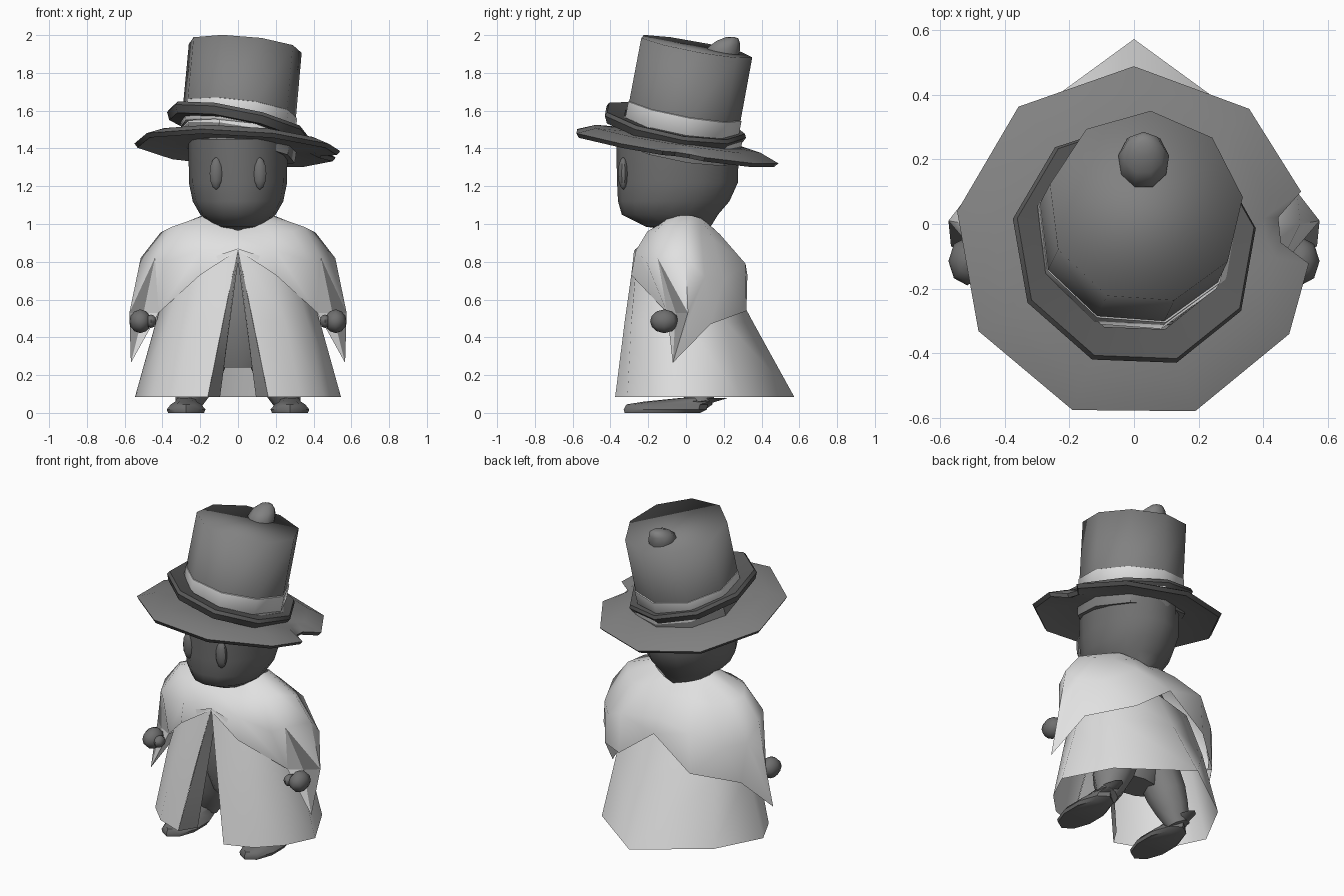
import bpy, bmesh, math
from mathutils import Matrix, Vector

if "Cube" in bpy.data.objects:
    bpy.data.objects.remove(bpy.data.objects["Cube"])


def material(name, v):
    m = bpy.data.materials.new(name)
    m.diffuse_color = (v, v, v, 1)
    m.use_nodes = True
    m.node_tree.nodes["Principled BSDF"].inputs["Base Color"].default_value = m.diffuse_color
    return m


HAT = material("hat grey", 0.22)
SKIN = material("dark grey", 0.16)
TRIM = material("trim charcoal", 0.10)
LINING = material("lining grey", 0.32)
CLOTH = material("cloth pale grey", 0.75)


def make(name, verts, faces, mats, mirror=False, matrix=None, angle=40, rule=None):
    me = bpy.data.meshes.new(name)
    me.from_pydata([tuple(v) for v in verts], [], faces)
    if matrix:
        me.transform(matrix)
    for m in mats:
        me.materials.append(m)
    if rule:
        for p in me.polygons:
            p.material_index = rule(p.index)
    bm = bmesh.new()
    bm.from_mesh(me)
    bmesh.ops.remove_doubles(bm, verts=bm.verts, dist=0.0005)
    bmesh.ops.recalc_face_normals(bm, faces=bm.faces)
    bm.to_mesh(me)
    bm.free()
    me.shade_smooth()
    me.set_sharp_from_angle(angle=math.radians(angle))
    ob = bpy.data.objects.new(name, me)
    bpy.context.collection.objects.link(ob)
    if mirror:
        mod = ob.modifiers.new("mirror", 'MIRROR')
        mod.use_clip = True
    return ob


def lathe(name, rings, mats, n=9, start=90, closed=False, caps=True, **kw):
    """Rings are (radius x, radius y, centre y, z)."""
    verts, faces = [], []
    for rx, ry, cy, z in rings:
        for i in range(n):
            a = math.radians(start + 360 * i / n)
            verts.append((rx * math.cos(a), cy + ry * math.sin(a), z))
    k = len(rings)
    for j in range(k if closed else k - 1):
        for i in range(n):
            a, b = j * n, (j + 1) % k * n
            faces.append((a + i, a + (i + 1) % n, b + (i + 1) % n, b + i))
    if caps and not closed:
        faces += [tuple(range(n)), tuple(range((k - 1) * n, k * n))]
    return make(name, verts, faces, mats, **kw)


def blob(name, centre, radii, mat, n=10, **kw):
    rings = []
    for j in range(7):
        t = math.pi * (0.02 + 0.96 * j / 6)
        rings.append((radii[0] * math.sin(t), radii[1] * math.sin(t), 0, -radii[2] * math.cos(t)))
    return lathe(name, rings, [mat], n=n, matrix=Matrix.Translation(centre), **kw)


def grid(name, columns, mats, extra=(), **kw):
    """Skin a sheet over columns of points."""
    rows = len(columns[0])
    verts = [p for c in columns for p in c]
    faces = []
    for i in range(len(columns) - 1):
        for j in range(rows - 1):
            a, b = i * rows + j, (i + 1) * rows + j
            f = (a, b, b + 1, a + 1)
            if verts[b] == verts[b + 1]:
                f = (a, b, a + 1)
            faces.append(f)
    return make(name, verts, faces + list(extra), mats, **kw)


def tilt(x, y, z, ax, ay):
    return Matrix.Translation((x, y, z)) @ Matrix.Rotation(ax, 4, 'X') @ Matrix.Rotation(ay, 4, 'Y')


# Head and eyes
lathe("head", [(0.07, 0.09, 0.03, 0.965), (0.12, 0.17, -0.04, 0.985), (0.2, 0.255, -0.085, 1.05),
               (0.24, 0.295, -0.065, 1.12), (0.26, 0.32, -0.045, 1.22), (0.262, 0.325, -0.045, 1.45)],
      [SKIN], n=16, angle=60)
blob("eye", (0.115, -0.332, 1.268), (0.037, 0.028, 0.085), SKIN, mirror=True)

# Crown of the hat, with its pale band and the nub on top
lathe("hat_crown", [(0.306, 0.306, 0, -0.03), (0.306, 0.306, 0, 0.07), (0.305, 0.305, 0, 0.418)], [HAT],
      start=87, matrix=tilt(-0.002, -0.025, 1.53, -0.185, 0.09), angle=100)
lathe("hat_band", [(0.3, 0.3, 0, -0.04), (0.311, 0.311, 0, -0.03), (0.311, 0.311, 0, 0.075),
                   (0.3, 0.3, 0, 0.079)], [CLOTH], start=87, caps=False,
      matrix=tilt(-0.002, -0.025, 1.53, -0.185, 0.12), angle=60)
lathe("hat_nub", [(0.07, 0.08, 0, -0.03), (0.08, 0.088, 0, 0.02), (0.065, 0.065, 0.02, 0.06),
                  (0.035, 0.035, 0.04, 0.085), (0.01, 0.01, 0.045, 0.09)], [HAT],
      matrix=tilt(0.03, 0.195, 1.905, -0.1, 0), angle=60)

# Upper brim
lathe("upper_brim", [(0.28, 0.28, 0, -0.025), (0.37, 0.37, 0, -0.035), (0.39, 0.39, 0, 0.005),
                     (0.38, 0.38, 0, 0.025), (0.28, 0.28, 0, 0.01)], [TRIM], closed=True,
      matrix=tilt(0, -0.066, 1.525, -0.19, 0.2))

# Lower hat wall, dark below and pale above
lathe("lower_hat_wall", [(0.315, 0.315, 0, -0.04), (0.315, 0.315, 0, 0.05), (0.315, 0.315, 0, 0.1)],
      [HAT, CLOTH], matrix=tilt(0, -0.025, 1.42, -0.18, 0.16), rule=lambda i: 1 if 9 <= i < 18 else 0)

# Wide lower brim with a torn notch at one side: (angle, outer scale, inner scale)
spokes = [(90, 1, 1), (50, 1, 1), (18, 0.98, 0.97), (11, 0.82, 0.9), (1, 0.82, 0.9), (-6, 0.98, 0.97),
          (-30, 1, 1), (-70, 1, 1), (-110, 1, 1), (-150, 1, 1), (170, 1, 1), (130, 1, 1)]
profile = [(0.25, -0.005), (0.43, -0.008), (0.54, -0.03), (0.557, -0.008), (0.455, 0.032), (0.25, 0.04)]
verts, faces, n = [], [], len(spokes)
for r, z in profile:
    for deg, outer, inner in spokes:
        a, rr = math.radians(deg), r * (outer if r > 0.5 else inner)
        verts.append((rr * math.cos(a), rr * math.sin(a), z))
for j in range(len(profile)):
    k = (j + 1) % len(profile)
    faces += [(j * n + i, j * n + (i + 1) % n, k * n + (i + 1) % n, k * n + i) for i in range(n)]
make("lower_brim", verts, faces, [HAT, TRIM], matrix=tilt(0, -0.06, 1.417, -0.158, 0.06),
     rule=lambda i: 1 if 2 * n <= i < 3 * n else 0)

# Cape with wide sleeves, from front centre round to back centre
A, B, C, D = (0.44, -0.15, 0.82), (0.575, 0.01, 0.53), (0.567, -0.07, 0.265), (0.42, -0.10, 0.53)
E = (0.48, 0.13, 0.47)
cape = [
    [(0, -0.13, 0.965), (0, -0.19, 0.93), (0, -0.24, 0.89), (0, -0.275, 0.86)],
    [(0.1, -0.14, 1.0), (0.17, -0.205, 0.96), (0.2, -0.265, 0.86), (0.2, -0.29, 0.73)],
    [(0.15, -0.1, 1.03), (0.29, -0.16, 0.96), (0.38, -0.21, 0.8), D],
    [(0.18, -0.04, 1.045), (0.35, -0.09, 0.985), A, A],
    [(0.19, 0.03, 1.045), (0.41, 0, 0.955), (0.515, 0, 0.82), B],
    [(0.16, 0.08, 1.03), (0.36, 0.08, 0.93), (0.505, 0.1, 0.72), C],
    [(0.12, 0.1, 1.015), (0.28, 0.145, 0.92), (0.41, 0.2, 0.7), E],
    [(0.07, 0.12, 1.0), (0.16, 0.18, 0.945), (0.24, 0.315, 0.79), (0.25, 0.32, 0.54)],
    [(0, 0.13, 0.98), (0, 0.18, 0.93), (0, 0.28, 0.81), (0, 0.325, 0.73)],
]
grid("cape", cape, [CLOTH], extra=[(11, 23, 27)], mirror=True, angle=60)

# Sleeve mouth: pale inside and grey lining strip
M = (0.5, -0.055, 0.53)
make("sleeve_mouth", [A, B, C, D, M], [(0, 4, 3), (3, 4, 2), (0, 1, 4), (1, 2, 4)], [CLOTH, LINING],
     mirror=True, angle=10, rule=lambda i: 1 if i > 1 else 0)

# Flared robe, open at the front and pointed at the back
robe = [
    [(0, -0.27, 0.87), (0.08, -0.325, 0.48), (0.16, -0.375, 0.085)],
    [(0.15, -0.26, 0.82), (0.25, -0.29, 0.48), (0.33, -0.31, 0.085)],
    [(0.28, -0.17, 0.78), (0.37, -0.18, 0.48), (0.455, -0.185, 0.085)],
    [(0.35, 0, 0.75), (0.435, 0, 0.48), (0.545, 0, 0.085)],
    [(0.28, 0.14, 0.75), (0.34, 0.21, 0.48), (0.395, 0.285, 0.085)],
    [(0, 0.2, 0.77), (0, 0.355, 0.48), (0, 0.573, 0.085)],
]
grid("robe", robe, [CLOTH], mirror=True, angle=60)

# Turned-in front edges
grid("robe_lining", [[(0, -0.27, 0.87), (0.16, -0.375, 0.085)], [(0, -0.22, 0.8), (0.095, -0.27, 0.085)]],
     [LINING], mirror=True)

# Body, legs, feet
lathe("body", [(0.16, 0.1, 0, 0.24), (0.24, 0.17, 0, 0.42), (0.24, 0.18, 0, 0.75), (0.12, 0.1, 0, 0.98)],
      [HAT], n=12, angle=60)
leg_axis = Vector((-0.15, -0.06, 0.42))
leg_matrix = Matrix.Translation((0.27, 0.08, 0.04)) @ leg_axis.to_track_quat('Z', 'Y').to_matrix().to_4x4()
lathe("leg", [(0.06, 0.07, 0, 0), (0.1, 0.1, 0, 0.1), (0.125, 0.12, 0, 0.2), (0.14, 0.13, 0, 0.42)], [HAT],
      matrix=leg_matrix, mirror=True, angle=60)
lathe("foot", [(0.1, 0.2, -0.125, 0), (0.108, 0.22, -0.11, 0.018), (0.085, 0.215, -0.1, 0.045),
               (0.06, 0.19, -0.03, 0.06), (0.05, 0.13, 0.09, 0.078)], [SKIN], n=10,
      matrix=Matrix.Translation((0.275, 0, 0)), mirror=True, angle=45)

# Hands with thumb
blob("hand", (0.517, -0.115, 0.485), (0.058, 0.075, 0.062), SKIN, n=8, mirror=True, angle=60)
blob("thumb", (0.46, -0.135, 0.485), (0.032, 0.045, 0.035), SKIN, n=6, mirror=True, angle=60)
